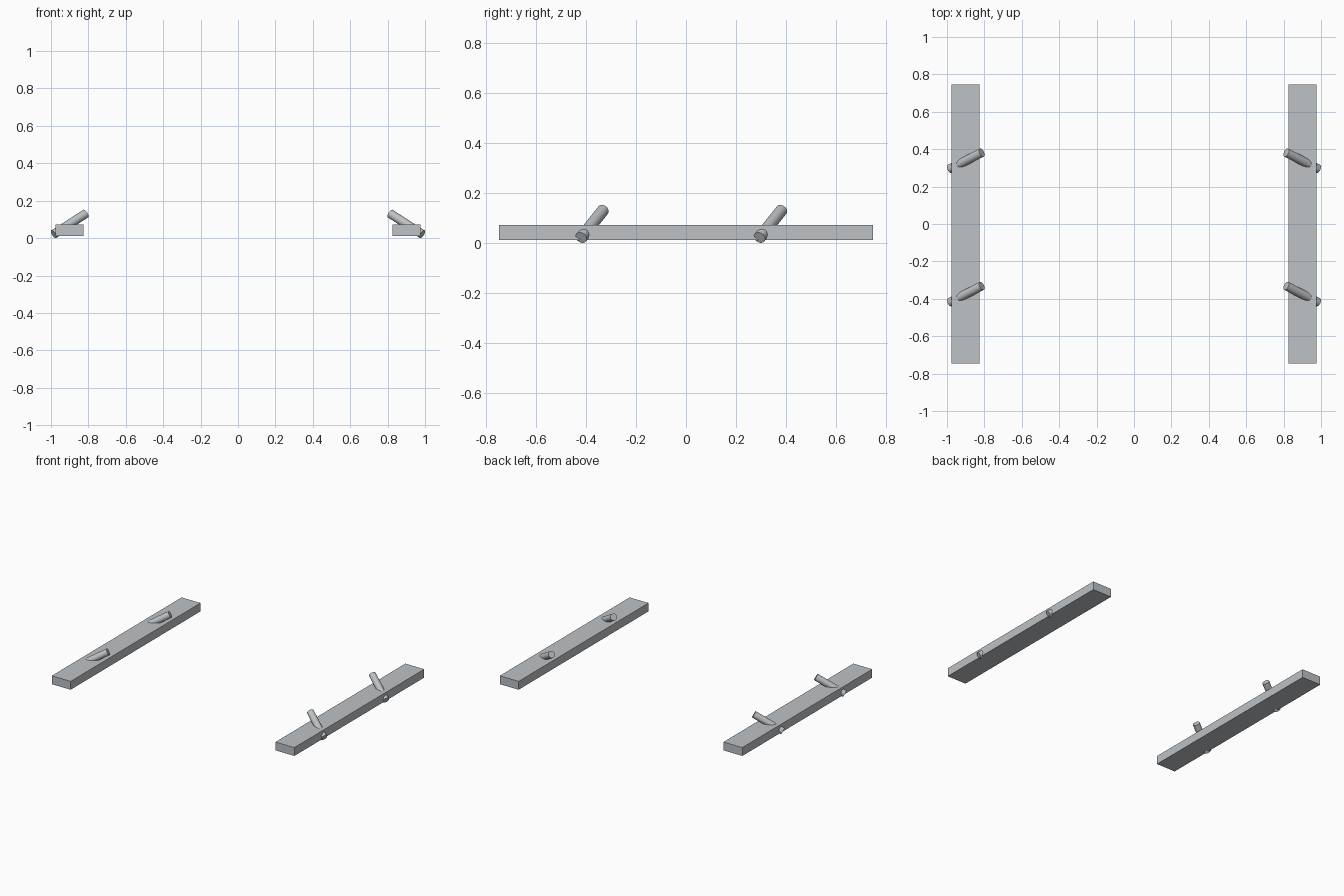
import bpy
import math
from mathutils import Vector

if "Cube" in bpy.data.objects:
    bpy.data.objects.remove(bpy.data.objects["Cube"], do_unlink=True)

# Single grey finish
grey = bpy.data.materials.new("light_grey")
grey.use_nodes = True
colour = (0.51, 0.54, 0.56, 1)
grey.diffuse_color = colour
grey.node_tree.nodes["Principled BSDF"].inputs["Base Color"].default_value = colour

PLANK_SIZE = (0.152, 1.494, 0.061)
PEG_RADIUS = 0.024


def add_plank(name, side):
    bpy.ops.mesh.primitive_cube_add(size=1, location=(side * 0.901, 0, 0.0415))
    plank = bpy.context.object
    plank.name = name
    plank.scale = PLANK_SIZE
    bpy.ops.object.transform_apply(location=False, rotation=False, scale=True)
    plank.data.materials.append(grey)


def add_peg(name, start, end):
    axis = end - start
    bpy.ops.mesh.primitive_cylinder_add(
        vertices=32, radius=PEG_RADIUS, depth=axis.length,
        location=(start + end) / 2,
        rotation=axis.to_track_quat("Z", "Y").to_euler())
    peg = bpy.context.object
    peg.name = name
    peg.data.materials.append(grey)
    bpy.ops.object.shade_smooth_by_angle(angle=math.radians(40))


# Two long planks, each pierced by two slanted pegs rising inwards and backwards
for side_name, side in (("left", 1), ("right", -1)):
    add_plank(side_name + "_plank", side)
    for place, y in (("front", -0.419), ("back", 0.294)):
        start = Vector((side * 0.985, y, 0.021))
        end = Vector((side * 0.814, y + 0.088, 0.131))
        add_peg(f"{side_name}_{place}_peg", start, end)
